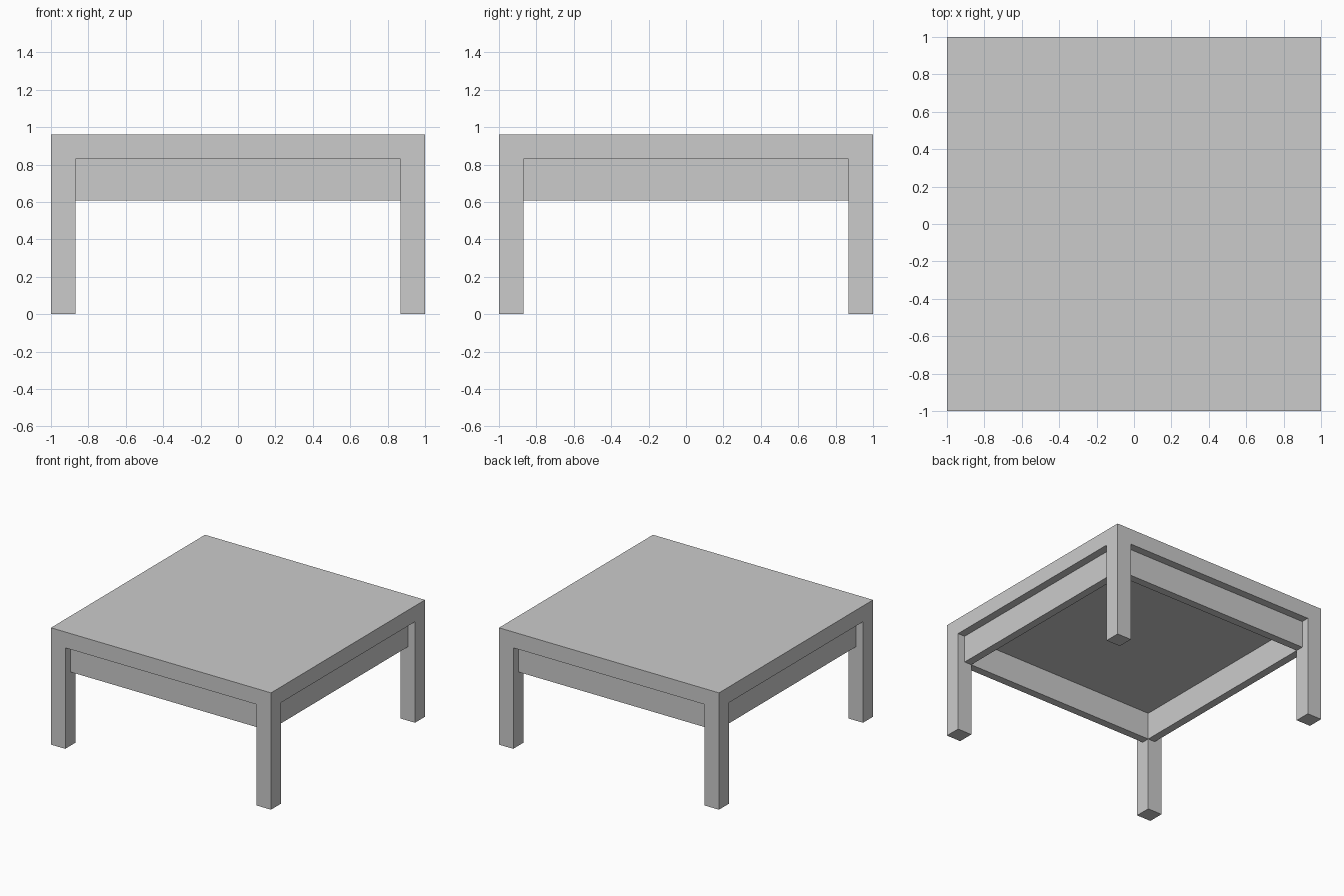
import bpy

if "Cube" in bpy.data.objects:
    bpy.data.objects.remove(bpy.data.objects["Cube"])

H, TOP_Z, APRON_Z = 0.96, 0.83, 0.607   # top surface, underside, apron bottom
LEG = 0.13                              # leg thickness
INSET = LEG / 2                         # apron sits back half a leg


def box(name, lo, hi):
    """Axis-aligned box between two corners."""
    bpy.ops.mesh.primitive_cube_add(
        size=1, location=[(a + b) / 2 for a, b in zip(lo, hi)])
    ob = bpy.context.object
    ob.name = name
    ob.scale = [b - a for a, b in zip(lo, hi)]
    bpy.ops.object.transform_apply(location=False, rotation=False, scale=True)
    return ob


# Table top
box("table_top", (-1, -1, TOP_Z), (1, 1, H))

# Four square corner legs, flush with the top's edges
for sy, fb in ((-1, "front"), (1, "back")):
    for sx, lr in ((-1, "left"), (1, "right")):
        x, y = sx * (1 - LEG / 2), sy * (1 - LEG / 2)
        box(f"{fb}_{lr}_leg", (x - LEG / 2, y - LEG / 2, 0),
            (x + LEG / 2, y + LEG / 2, TOP_Z))

# Apron rails between the legs, flush with their inner corners
inner, outer = 1 - LEG, 1 - INSET
mid, half = (inner + outer) / 2, (outer - inner) / 2
for s, fb, lr in ((-1, "front", "left"), (1, "back", "right")):
    c = s * mid
    box(f"{fb}_apron", (-inner, c - half, APRON_Z), (inner, c + half, TOP_Z))
    box(f"{lr}_apron", (c - half, -inner, APRON_Z), (c + half, inner, TOP_Z))
